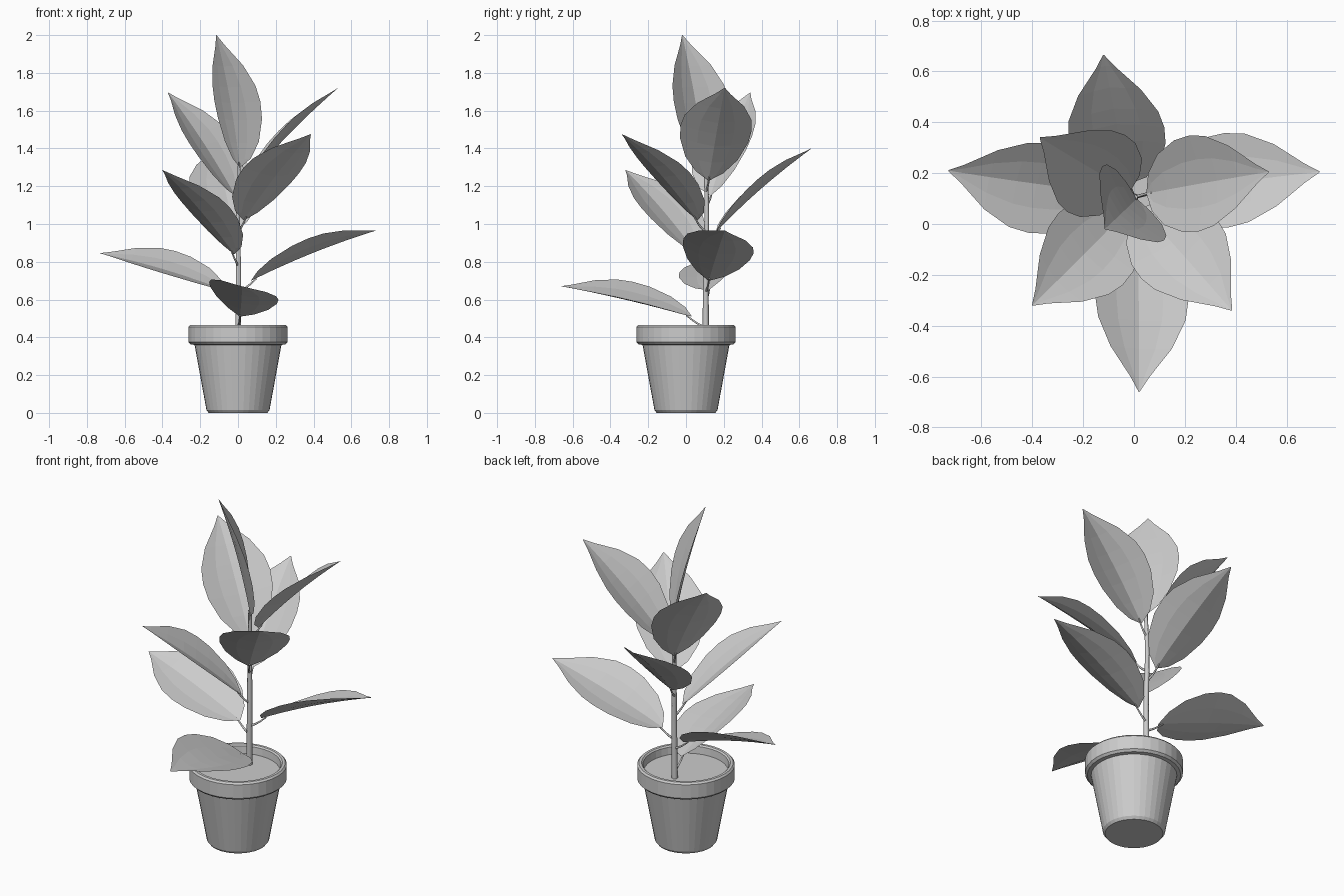
import bpy, bmesh, math
from mathutils import Vector, Matrix

cube = bpy.data.objects.get("Cube")
if cube:
    bpy.data.objects.remove(cube)

grey = bpy.data.materials.new("plain_grey")
grey.use_nodes = True
grey.diffuse_color = (0.6, 0.6, 0.6, 1)
grey.node_tree.nodes["Principled BSDF"].inputs["Base Color"].default_value = (0.6, 0.6, 0.6, 1)


def add_object(name, data):
    data.materials.append(grey)
    obj = bpy.data.objects.new(name, data)
    bpy.context.scene.collection.objects.link(obj)
    return obj


def mesh_from(name, bm):
    mesh = bpy.data.meshes.new(name)
    bm.to_mesh(mesh)
    bm.free()
    return add_object(name, mesh)


def lathe(name, profile, sides=36):
    """Spin a (radius, height) profile; both ends are closed on the axis."""
    bm = bmesh.new()
    verts = [bm.verts.new((r, 0, z)) for r, z in profile]
    edges = [bm.edges.new(pair) for pair in zip(verts, verts[1:])]
    bmesh.ops.spin(bm, geom=verts + edges, cent=(0, 0, 0), axis=(0, 0, 1),
                   angle=math.tau, steps=sides, use_duplicate=False)
    bmesh.ops.remove_doubles(bm, verts=bm.verts, dist=0.0005)
    bmesh.ops.recalc_face_normals(bm, faces=bm.faces)
    return mesh_from(name, bm)


def tube(name, points, radius, end_taper=1.0):
    """Thin round stalk along a smooth path."""
    curve = bpy.data.curves.new(name, "CURVE")
    curve.dimensions = "3D"
    curve.bevel_depth = radius
    curve.bevel_resolution = 1
    curve.resolution_u = 3
    curve.use_fill_caps = True
    spline = curve.splines.new("BEZIER")
    spline.bezier_points.add(len(points) - 1)
    for i, (bp, p) in enumerate(zip(spline.bezier_points, points)):
        bp.co = p
        bp.handle_left_type = bp.handle_right_type = "AUTO"
        bp.radius = 1 + (end_taper - 1) * i / (len(points) - 1)
    return add_object(name, curve)


# Pot with a thick collar, hollow down to the soil
lathe("pot", [(0, 0), (0.155, 0), (0.167, 0.015), (0.23, 0.36), (0.25, 0.363),
              (0.262, 0.375), (0.262, 0.455), (0.253, 0.465), (0.238, 0.465),
              (0.23, 0.457), (0.222, 0.38), (0, 0.38)])
lathe("soil", [(0, 0.375), (0.222, 0.375), (0.226, 0.415), (0, 0.415)])

# Stem, set behind the pot centre
STEM_Y = 0.105
tube("stem", [(0.0, STEM_Y, 0.39), (0.003, STEM_Y, 0.75),
              (0.0, STEM_Y + 0.005, 1.05), (0.005, STEM_Y, 1.31)], 0.017, 0.6)

# Leaf outline: position along the midrib and half width
OUTLINE = [(0.0, 0.004), (0.06, 0.075), (0.18, 0.14), (0.35, 0.182), (0.48, 0.19),
           (0.6, 0.178), (0.76, 0.125), (0.92, 0.038), (1.0, 0.002)]
ACROSS = (-1, -0.5, 0, 0.5, 1)


def leaf(name, base, tip, roll):
    """Slightly arched, folded blade from base to tip, rolled about its midrib."""
    base, tip = Vector(base), Vector(tip)
    along = (tip - base).normalized()
    side = along.cross(Vector((0, 0, 1))).normalized()
    side = Matrix.Rotation(math.radians(roll), 3, along) @ side
    up = side.cross(along)
    bm = bmesh.new()
    rows = []
    for t, half in OUTLINE:
        mid = base.lerp(tip, t) + up * (0.06 * t * (1 - t))
        rows.append([bm.verts.new(mid + side * half * u
                                  + up * half * (0.13 * abs(u) + 0.12 * u * u))
                     for u in ACROSS])
    for a, b in zip(rows, rows[1:]):
        for i in range(len(ACROSS) - 1):
            bm.faces.new((a[i], a[i + 1], b[i + 1], b[i]))
    bmesh.ops.triangulate(bm, faces=bm.faces)
    mesh_from(name, bm)
    # Stalk joining the blade to the stem
    root = Vector((0, STEM_Y, base.z - 0.06))
    bend = root.lerp(base, 0.6) - Vector((0, 0, 0.012))
    tube(name + "_stalk", [root, bend, base + along * 0.03], 0.007, 0.6)


leaf("low_front_leaf", (0.01, 0.03, 0.51), (0.02, -0.66, 0.67), -15)
leaf("low_right_leaf", (-0.07, 0.12, 0.65), (-0.73, 0.21, 0.845), -18)
leaf("low_left_leaf", (0.07, 0.12, 0.70), (0.73, 0.205, 0.965), -13)
leaf("middle_front_right_leaf", (-0.02, 0.06, 0.84), (-0.40, -0.32, 1.285), -5)
leaf("middle_back_leaf", (-0.02, 0.16, 0.96), (-0.12, 0.665, 1.40), -8)
leaf("middle_front_left_leaf", (0.03, 0.06, 1.02), (0.385, -0.34, 1.475), -5)
leaf("upper_back_right_leaf", (-0.015, 0.13, 1.15), (-0.37, 0.34, 1.695), -8)
leaf("upper_left_leaf", (0.05, 0.12, 1.23), (0.53, 0.205, 1.72), -6)
leaf("top_leaf", (0.01, 0.10, 1.30), (-0.115, -0.02, 2.0), -4)
